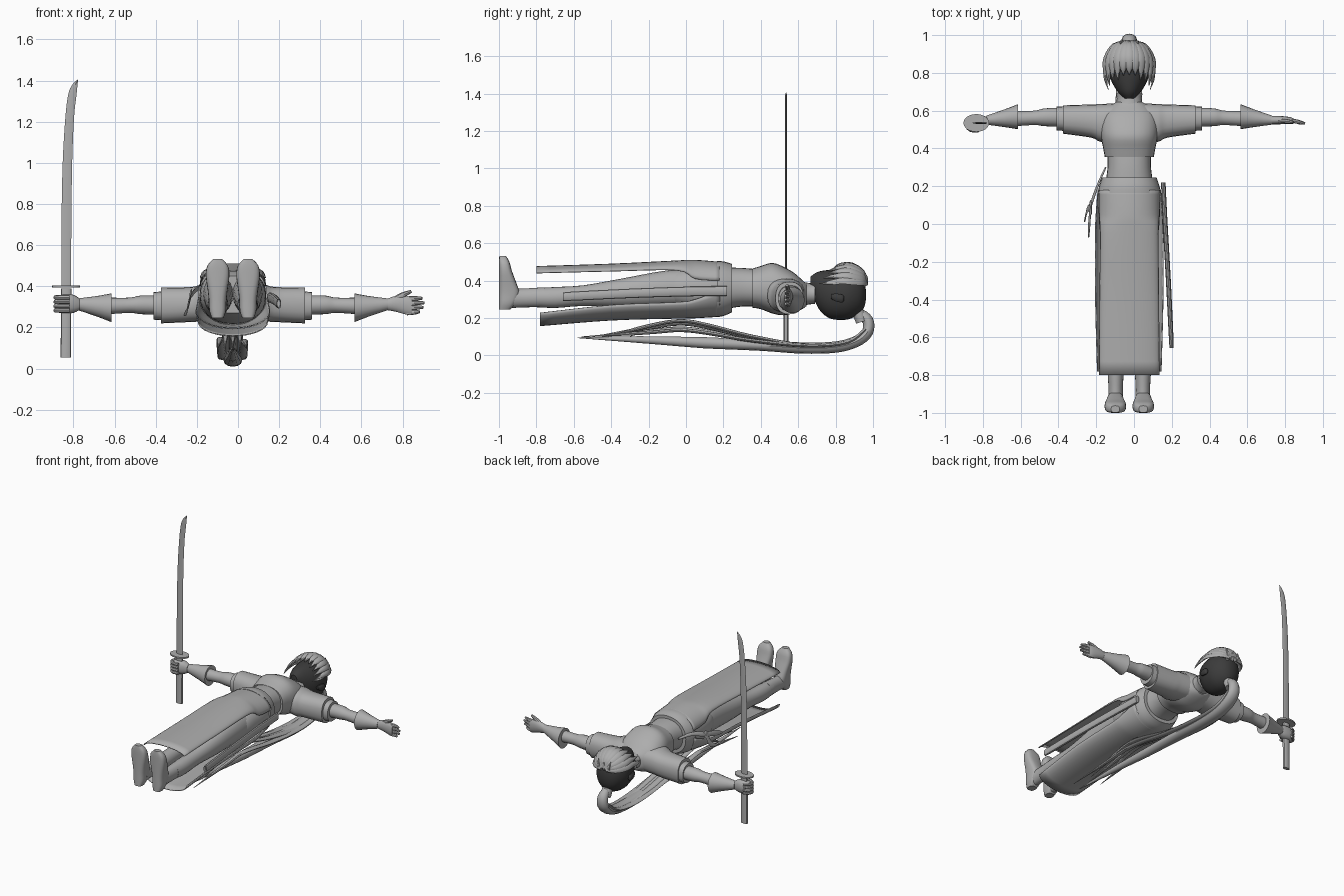
import bpy, bmesh, math
from mathutils import Vector

CX = -0.025  # body mid-line


def material(name, v):
    m = bpy.data.materials.new(name)
    m.diffuse_color = (v, v, v, 1)
    return m


GREY = material("light grey", 0.42)
DARK = material("dark grey", 0.045)


def finish(name, bm, mat, angle=40):
    bmesh.ops.recalc_face_normals(bm, faces=bm.faces)
    me = bpy.data.meshes.new(name)
    bm.to_mesh(me)
    bm.free()
    me.materials.append(mat)
    ob = bpy.data.objects.new(name, me)
    bpy.context.collection.objects.link(ob)
    bpy.ops.object.select_all(action='DESELECT')
    ob.select_set(True)
    bpy.context.view_layer.objects.active = ob
    bpy.ops.object.shade_smooth_by_angle(angle=math.radians(angle))
    return ob


def skin(bm, rings):
    vs = [[bm.verts.new(p) for p in r] for r in rings]
    n = len(vs[0])
    for a, b in zip(vs, vs[1:]):
        for i in range(n):
            j = (i + 1) % n
            bm.faces.new((a[i], a[j], b[j], b[i]))
    bm.faces.new(vs[0])
    bm.faces.new(vs[-1])


def spline(keys, steps):
    """Catmull-Rom through equal-length tuples."""
    out = []
    for i in range(len(keys) - 1):
        p0, p1, p2, p3 = (keys[max(0, min(len(keys) - 1, i + k))] for k in (-1, 0, 1, 2))
        for s in range(steps):
            t = s / steps
            out.append([b + 0.5 * t * (c - a + t * (2 * a - 5 * b + 4 * c - d + t * (3 * (b - c) + d - a)))
                        for a, b, c, d in zip(p0, p1, p2, p3)])
    return out + [list(keys[-1])]


def loft(name, axis, keys, mat=GREY, n=20, p=2.0, steps=3):
    """Rings (t, u, v, radius_u, radius_v) stacked along an axis."""
    rings = []
    for t, u, v, ru, rv in spline(keys, steps):
        ring = []
        for i in range(n):
            a = 2 * math.pi * i / n
            c, s = math.cos(a), math.sin(a)
            x = u + ru * math.copysign(abs(c) ** (2 / p), c)
            y = v + rv * math.copysign(abs(s) ** (2 / p), s)
            ring.append({'x': (t, x, y), 'y': (x, t, y), 'z': (x, y, t)}[axis])
        rings.append(ring)
    bm = bmesh.new()
    skin(bm, rings)
    return finish(name, bm, mat)


def strand(name, keys, thick, centre=None, mat=GREY, n=8, steps=4):
    """Flat tapering strip through (x, y, z, half_width) points."""
    pts = spline(keys, steps)
    pos = [Vector(q[:3]) for q in pts]
    rings = []
    for i, q in enumerate(pts):
        t = (pos[min(i + 1, len(pos) - 1)] - pos[max(i - 1, 0)]).normalized()
        side = t.cross(pos[i] - Vector(centre)) if centre else Vector((1, 0, 0))
        side = (side - t * side.dot(t)).normalized()
        nor = t.cross(side)
        w = max(q[3], 0.0015)
        h = min(thick, w)
        rings.append([pos[i] + side * w * math.cos(2 * math.pi * k / n)
                      + nor * h * math.sin(2 * math.pi * k / n) for k in range(n)])
    bm = bmesh.new()
    skin(bm, rings)
    return finish(name, bm, mat)


def panel(name, keys):
    """Cloth sheet from (y, half_width, z_middle, z_edge)."""
    bm = bmesh.new()
    rows = []
    for y, hw, zm, ze in spline(keys, 4):
        row = []
        for k in range(17):
            a = math.pi / 2 * (k / 8 - 1)
            row.append(bm.verts.new((CX + hw * math.sin(a), y, ze + (zm - ze) * math.cos(a))))
        rows.append(row)
    for a, b in zip(rows, rows[1:]):
        for i in range(16):
            bm.faces.new((a[i], a[i + 1], b[i + 1], b[i]))
    ob = finish(name, bm, GREY)
    m = ob.modifiers.new("thickness", 'SOLIDIFY')
    m.thickness = 0.006
    m.offset = 0


# torso, waist, belt, hips
loft("jacket", 'y', [(.355, CX, .36, .13, .105), (.40, CX, .363, .138, .115), (.46, CX, .36, .15, .135),
                     (.52, CX, .345, .155, .13), (.58, CX, .335, .145, .105), (.625, CX, .325, .105, .075),
                     (.645, CX, .325, .07, .06)], n=28, p=2.3)
loft("collar", 'y', [(.62, CX, .33, .075, .065), (.66, CX, .33, .066, .057), (.69, CX, .33, .07, .055)])
loft("neck", 'y', [(.64, CX, .33, .045, .045), (.73, CX, .33, .045, .045)])
loft("waist", 'y', [(.22, CX, .36, .125, .11), (.30, CX, .365, .115, .103), (.37, CX, .362, .115, .1)], n=28, p=2.3)
loft("belt", 'y', [(.165, CX, .355, .168, .15), (.20, CX, .357, .16, .146), (.245, CX, .36, .145, .13)], n=28, p=2.2)
loft("hips", 'y', [(.19, CX, .355, .155, .14), (.08, CX, .355, .162, .13), (-.04, CX, .36, .155, .11),
                   (-.10, CX, .36, .13, .09)], n=28, p=2.3)

# skirt panels
panel("front_skirt", [(.18, .158, .498, .40), (.05, .158, .508, .41), (-.05, .152, .505, .455),
                      (-.4, .155, .488, .45), (-.80, .158, .475, .44)])
panel("back_skirt", [(.18, .165, .21, .35), (.05, .175, .202, .30), (-.05, .178, .2, .285),
                     (-.4, .178, .19, .27), (-.78, .168, .16, .228)])

# mirrored limbs
for s, side in ((-1, "left"), (1, "right")):
    lx = CX + s * .072
    loft(side + "_leg", 'y', [(.05, lx, .36, .075, .095), (-.1, lx, .36, .073, .095), (-.35, lx, .335, .062, .075),
                              (-.55, lx, .32, .05, .055), (-.7, lx, .31, .05, .056), (-.8, lx, .31, .043, .05)])
    loft(side + "_boot", 'y', [(-.76, lx, .31, .046, .054), (-.80, lx, .31, .042, .052), (-.88, lx, .307, .038, .05),
                               (-.95, lx, .305, .042, .053)])
    fx = CX + s * .074
    loft(side + "_foot", 'z', [(.245, fx, -.97, .028, .03), (.28, fx, -.955, .04, .045), (.33, fx, -.945, .043, .055),
                               (.38, fx, -.952, .048, .048), (.45, fx, -.965, .057, .035),
                               (.50, fx, -.972, .05, .028), (.532, fx, -.98, .022, .018)], p=3)

    def arm(name, keys, **kw):
        loft(side + name, 'x', [(CX + s * k[0],) + k[1:] for k in keys], **kw)
    arm("_sleeve", [(.06, .545, .325, .095, .085), (.15, .535, .32, .1, .09), (.2, .545, .312, .088, .085),
                    (.35, .553, .307, .075, .087)], p=2.4)
    arm("_sleeve_cuff", [(.32, .558, .305, .066, .072), (.385, .558, .305, .063, .067)], p=2.3)
    arm("_arm", [(.36, .565, .308, .05, .047), (.45, .565, .31, .047, .045), (.50, .562, .308, .038, .037),
                 (.6, .558, .305, .04, .04)])
    arm("_gauntlet", [(.59, .568, .296, .066, .07), (.66, .56, .303, .047, .05), (.755, .55, .313, .024, .028)],
        steps=2)

# open hand with fingers and thumb
loft("open_palm", 'x', [(.72, .55, .312, .022, .027), (.77, .55, .315, .022, .04), (.82, .548, .308, .019, .047),
                        (.845, .545, .303, .015, .044)], n=14)
for i in range(4):
    z = .272 + i * .022
    tip = (.882, .9, .905, .895)[i]
    strand("finger", [(.82, .547, z, .013), (.86, .543, z + .003, .012), (tip, .532, z + .004, .007)], .011,
           centre=(.86, .2, z))
strand("thumb", [(.765, .548, .335, .016), (.80, .545, .357, .014), (.842, .54, .376, .007)], .012,
       centre=(.8, .2, .35))

# gripping fist
SX, SY = -.835, .535
loft("fist", 'x', [(-.77, .545, .313, .022, .028), (-.80, .54, .315, .032, .044), (-.84, .535, .315, .038, .048),
                   (-.875, .533, .313, .033, .04), (-.89, .533, .312, .018, .025)], n=16, p=2.4)
for i in range(4):
    z = .283 + i * .021
    strand("curled_finger", [(-.82, .498, z, .012), (-.86, .498, z, .012), (-.885, .52, z, .011),
                             (-.882, .55, z, .01), (-.85, .572, z, .008)], .011, centre=(-.84, .535, z + .5))

# sword
loft("sword_grip", 'z', [(.055, SX - .002, SY, .025, .013), (.39, SX, SY, .025, .013)], n=12, p=2.6, steps=1)
loft("sword_guard", 'z', [(.394, SX, SY, .068, .047), (.404, SX, SY, .068, .047)], n=24, steps=1)
strand("sword_blade", [(-.835, SY, .40, .024), (-.834, SY, .7, .024), (-.829, SY, 1.0, .023), (-.818, SY, 1.22, .021),
                       (-.805, SY, 1.33, .02), (-.793, SY, 1.375, .013), (-.778, SY, 1.405, .001)], .005, n=4)

# scabbard on the hip
loft("scabbard", 'y', [(.22, .155, .345, .012, .026), (0, .165, .342, .013, .026), (-.3, .182, .332, .013, .025),
                       (-.63, .198, .316, .012, .024), (-.64, .198, .316, .008, .018)], n=12, p=2.4)

# sash ribbons hanging from the other hip
for end in ((-.262, .01, .26), (-.24, -.07, .31), (-.225, .05, .35)):
    strand("sash_ribbon", [(-.15, .30, .38, .006), (-.19, .21, .39, .012), (-.225, .11, .36, .014),
                           ((end[0] - .235) / 2, end[1] + .06, end[2] + .02, .018), end + (.003,)],
           .004, centre=(0, .1, .3))

# head
HC = (CX, .83, .325)
loft("head", 'y', [(.665, CX, .385, .025, .035), (.69, CX, .365, .052, .075), (.72, CX, .343, .075, .108),
                   (.77, CX, .328, .1, .13), (.83, CX, .325, .112, .135), (.88, CX, .325, .107, .128),
                   (.93, CX, .325, .08, .1), (.955, CX, .325, .045, .06), (.963, CX, .325, .012, .015)],
     DARK, n=28)
for s in (-1, 1):
    loft("ear", 'y', [(.775, CX + s * .108, .315, .008, .012), (.80, CX + s * .115, .31, .012, .022),
                      (.835, CX + s * .117, .305, .012, .022), (.845, CX + s * .115, .305, .006, .01)], DARK, n=10)

# fringe: strands fanning from the crown over the forehead
for i in range(-5, 6):
    f = i / 5
    a = f * 1.2
    out = math.sin(a)
    up = math.cos(a)
    y_end = .79 - .07 * abs(f) + .012 * (i % 2)
    strand("fringe_strand", [(CX + .02 * out, .965, .375 + .02 * up, .01),
                             (CX + .085 * out, .945, .36 + .09 * up, .022),
                             (CX + .125 * out, .89, .35 + .137 * up, .026),
                             (CX + .138 * out, .835, .35 + .138 * up, .02),
                             (CX + .128 * out, y_end, .345 + .122 * up, .002)], .009, centre=HC)
# loose locks at the temples
for s in (-1, 1):
    strand("temple_lock", [(CX + s * .085, .91, .42, .012), (CX + s * .122, .85, .40, .014),
                           (CX + s * .13, .78, .385, .009), (CX + s * .11, .71, .385, .001)], .006, centre=HC)
# small upright tufts at the crown
for dx in (-.03, 0, .03):
    strand("crown_tuft", [(CX + dx, .94, .36, .014), (CX + dx * 1.3, .965, .40, .012),
                          (CX + dx * 1.6, .955, .445, .002)], .008)

# ponytail
strand("hair_tie", [(CX, .90, .26, .036), (CX, .925, .22, .036), (CX, .94, .18, .034)], .033, n=14)
strand("ponytail_root", [(CX, .925, .225, .026), (CX, .972, .187, .036), (CX, .97, .125, .042),
                         (CX, .91, .075, .045), (CX, .80, .045, .045), (CX, .62, .04, .045), (CX, .4, .055, .04),
                         (CX, .1, .068, .03), (CX, -.25, .085, .018), (CX, -.58, .095, .002)], .03, n=12)
for dx, rise, end in ((-.055, .05, -.45), (-.03, .085, -.30), (.0, .075, -.5), (.028, .09, -.42), (.05, .04, -.56)):
    strand("ponytail_strand", [(CX + dx * .4, .96, .14, .02), (CX + dx * .7, .86, .07, .022),
                               (CX + dx * .9, .65, .052, .023), (CX + dx, .35, .062 + rise * .45, .022),
                               (CX + dx * 1.1, .12, .085 + rise * .85, .019), (CX + dx * 1.1, -.03, .095 + rise, .018),
                               (CX + dx * 1.2, -.2, .095 + rise * .7, .013), (CX + dx * 1.3, end, .1, .001)], .01)
